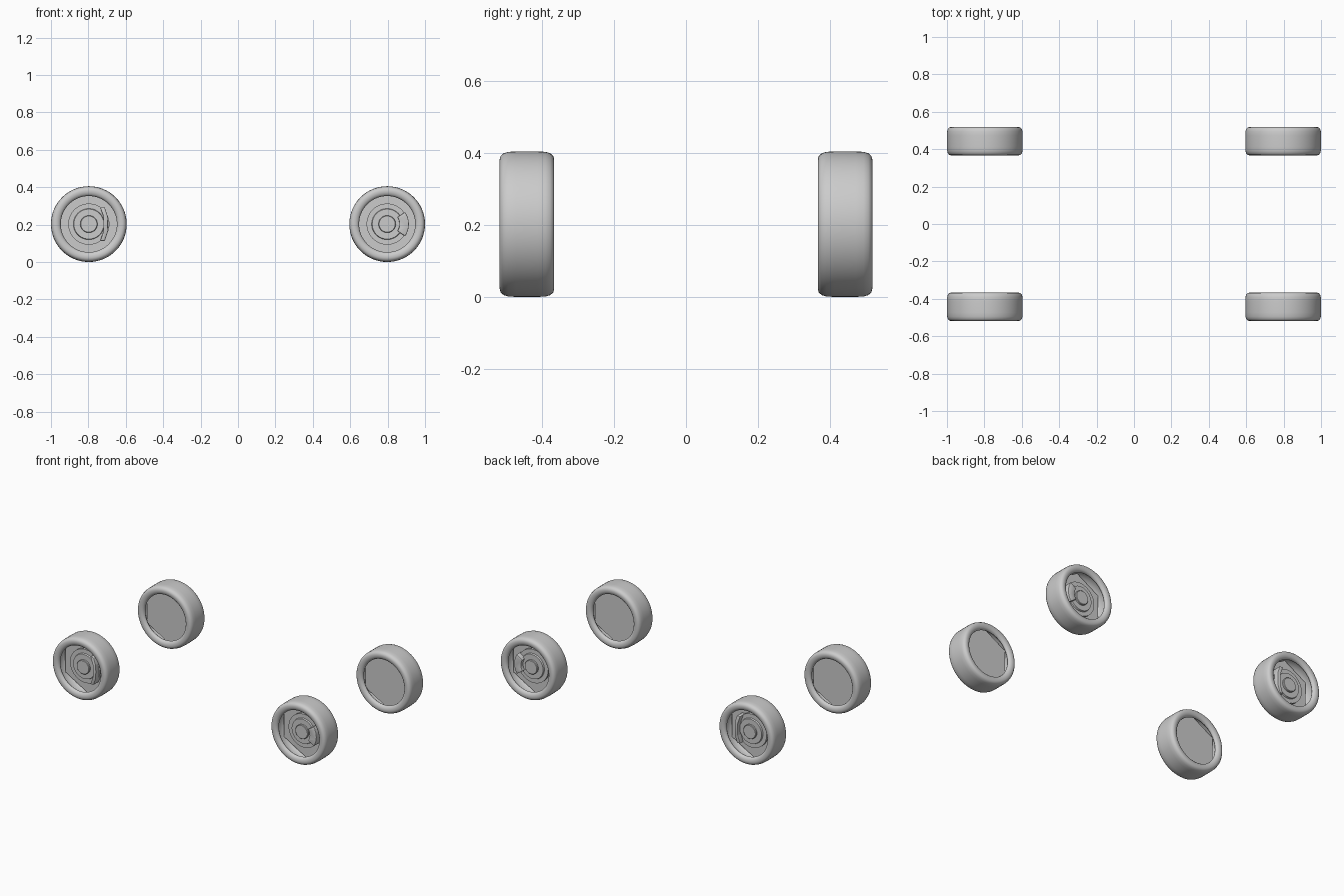
import bpy, bmesh, math
from mathutils import Matrix, Vector

if "Cube" in bpy.data.objects:
    bpy.data.objects.remove(bpy.data.objects["Cube"])

R, HALF_W = 0.2025, 0.076
CX, CY, CZ = 0.7975, 0.443, 0.2025


def finish(bm, name, cx, side, smooth=True):
    # Local +z is the outer side of the wheel; local y is up, local x stays x
    m = Matrix(((1, 0, 0, cx), (0, 0, side, side * CY), (0, 1, 0, CZ), (0, 0, 0, 1)))
    bmesh.ops.transform(bm, matrix=m, verts=bm.verts)
    bmesh.ops.recalc_face_normals(bm, faces=bm.faces)
    me = bpy.data.meshes.new(name)
    bm.to_mesh(me)
    bm.free()
    ob = bpy.data.objects.new(name, me)
    bpy.context.collection.objects.link(ob)
    if smooth:
        bpy.ops.object.select_all(action='DESELECT')
        ob.select_set(True)
        bpy.context.view_layer.objects.active = ob
        bpy.ops.object.shade_smooth_by_angle(angle=math.radians(35))
    return ob


def lathe(profile, name, cx, side, steps=64, closed=False):
    bm = bmesh.new()
    vs = [bm.verts.new((r, 0, h)) for r, h in profile]
    pairs = list(zip(vs, vs[1:] + vs[:1])) if closed else list(zip(vs, vs[1:]))
    es = [bm.edges.new(p) for p in pairs]
    bmesh.ops.spin(bm, geom=vs + es, cent=(0, 0, 0), axis=(0, 0, 1),
                   angle=math.tau, steps=steps)
    bmesh.ops.remove_doubles(bm, verts=bm.verts, dist=1e-5)
    return finish(bm, name, cx, side)


def prism(points, z0, z1, name, cx, side, bevel=0.0):
    bm = bmesh.new()
    f = bm.faces.new([bm.verts.new((x, y, z0)) for x, y in points])
    ext = bmesh.ops.extrude_face_region(bm, geom=[f])
    top = [v for v in ext['geom'] if isinstance(v, bmesh.types.BMVert)]
    bmesh.ops.translate(bm, verts=top, vec=Vector((0, 0, z1 - z0)))
    if bevel:
        bmesh.ops.bevel(bm, geom=bm.edges[:], offset=bevel, segments=2,
                        affect='EDGES', profile=0.5)
    return finish(bm, name, cx, side, smooth=bevel > 0)


def arc_block(r0, r1, half_angle, n=8):
    a = [-half_angle + 2 * half_angle * i / n for i in range(n + 1)]
    return ([(r1 * math.cos(t), r1 * math.sin(t)) for t in a] +
            [(r0 * math.cos(t), r0 * math.sin(t)) for t in reversed(a)])


# Hollow tyre section: tread, rounded shoulders, sidewalls, lips, inner lining
half = [(R, 0.03), (R - 0.001, 0.052), (R - 0.005, 0.065), (R - 0.012, 0.073),
        (R - 0.022, HALF_W), (0.17, 0.0755), (0.159, 0.072), (0.152, 0.065),
        (0.15, 0.056), (0.154, 0.049), (0.168, 0.045), (0.182, 0.038), (0.189, 0.025)]
tyre = half + [(r, -h) for r, h in reversed(half)]

for side, end in ((-1, "front"), (1, "back")):
    for cx, lr in ((-CX, "left"), (CX, "right")):
        tag = f"{end}_{lr}"
        lathe(tyre, f"tyre_{tag}", cx, side, closed=True)

        # Six-sided backing plate
        hexa = [(0.185 * math.sin(i * math.pi / 3), 0.185 * math.cos(i * math.pi / 3))
                for i in range(6)]
        prism(hexa, -0.022, -0.014, f"backing_plate_{tag}", cx, side)

        # Brake disc with a stepped face and central hub
        lathe([(0, -0.004), (0.11, -0.004), (0.11, 0.012), (0.083, 0.012),
               (0.08, 0.022), (0, 0.022)], f"brake_disc_{tag}", cx, side)
        lathe([(0, 0), (0.046, 0), (0.046, 0.032), (0.043, 0.035), (0, 0.035)],
              f"hub_{tag}", cx, side, steps=48)
        # Spindle joining hub and plate
        lathe([(0, -0.015), (0.06, -0.015), (0.06, 0.0), (0, 0.0)],
              f"spindle_{tag}", cx, side, steps=32)

        # Calliper: tall on the left wheels, compact on the right wheels
        if lr == "left":
            bar = [(0.06, -0.09), (0.085, -0.09), (0.1, -0.045), (0.102, 0.0),
                   (0.1, 0.045), (0.085, 0.09), (0.06, 0.09), (0.078, 0.04), (0.078, -0.04)]
            prism(bar, -0.012, 0.045, f"calliper_{tag}", cx, side, 0.004)
        else:
            prism(arc_block(0.066, 0.116, math.radians(34)), -0.012, 0.045,
                  f"calliper_{tag}", cx, side, 0.004)
